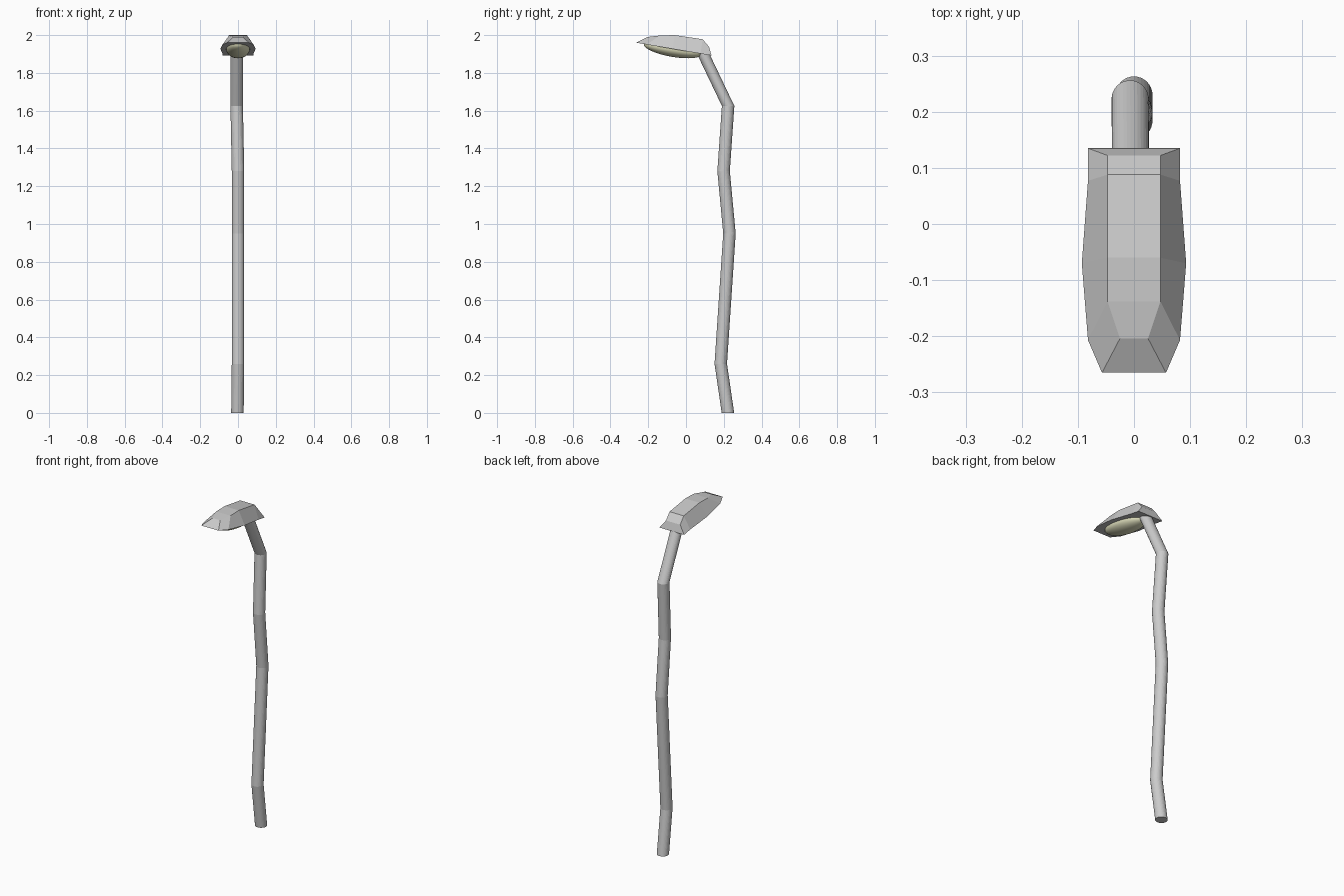
import bpy, bmesh, math
from mathutils import Matrix

if "Cube" in bpy.data.objects:
    bpy.data.objects.remove(bpy.data.objects["Cube"])


def make_object(name, bm, mat=None):
    bmesh.ops.recalc_face_normals(bm, faces=bm.faces)
    mesh = bpy.data.meshes.new(name)
    bm.to_mesh(mesh)
    bm.free()
    ob = bpy.data.objects.new(name, mesh)
    bpy.context.collection.objects.link(ob)
    if mat:
        mesh.materials.append(mat)
    return ob


def bridge(bm, a, b):
    n = len(a)
    for i in range(n):
        bm.faces.new((a[i], a[(i + 1) % n], b[(i + 1) % n], b[i]))


# Crooked pole: level rings stacked along a bent path (x, y, z)
SIDES, RADIUS = 32, 0.033
path = [(-0.003, 0.222, 0), (0.0, 0.184, 0.26), (0.0, 0.23, 0.95),
        (0.0, 0.199, 1.28), (-0.007, 0.223, 1.625), (-0.006, 0.082, 1.92)]
bm = bmesh.new()
rings = []
for x, y, z in path:
    rings.append([bm.verts.new((x + RADIUS * math.cos(2 * math.pi * i / SIDES),
                                y + RADIUS * math.sin(2 * math.pi * i / SIDES), z))
                  for i in range(SIDES)])
for lower, upper in zip(rings, rings[1:]):
    bridge(bm, lower, upper)
bm.faces.new(rings[0])
bm.faces.new(rings[-1])
make_object("pole", bm)

# Lamp housing: stations from back to front,
# (rim half width, rim y, top half width, top y, top z); rim lies on a tilted plane
TILT = 0.17


def rim_z(y):
    return 1.915 - TILT * y


stations = [(0.082, 0.135, 0.047, 0.122, 1.938),
            (0.082, 0.077, 0.047, 0.088, 1.978),
            (0.093, -0.07, 0.047, -0.06, 2.0),
            (0.082, -0.207, 0.047, -0.138, 1.998),
            (0.057, -0.265, 0.025, -0.204, 1.99)]
bm = bmesh.new()
rows = []
for rw, ry, tw, ty, tz in stations:
    rows.append([bm.verts.new(p) for p in ((-rw, ry, rim_z(ry)), (-tw, ty, tz),
                                           (tw, ty, tz), (rw, ry, rim_z(ry)))])
for a, b in zip(rows, rows[1:]):
    bridge(bm, a, b)
bm.faces.new(rows[0])
bm.faces.new(rows[-1])
make_object("lamp_housing", bm)

# Glass lens: flattened dome bulging from the underside
glass = bpy.data.materials.new("pale_yellow_glass")
glass.diffuse_color = (0.8, 0.8, 0.55, 1)
glass.use_nodes = True
glass.node_tree.nodes["Principled BSDF"].inputs["Base Color"].default_value = glass.diffuse_color
bm = bmesh.new()
bmesh.ops.create_uvsphere(bm, u_segments=32, v_segments=16, radius=1)
bmesh.ops.delete(bm, geom=[v for v in bm.verts if v.co.z > 0.01], context='VERTS')
bm.transform(Matrix.Translation((0, -0.068, rim_z(-0.068)))
             @ Matrix.Rotation(-math.atan(TILT), 4, 'X')
             @ Matrix.Diagonal((0.063, 0.158, 0.042, 1)))
lens = make_object("lens", bm, glass)
for p in lens.data.polygons:
    p.use_smooth = True
